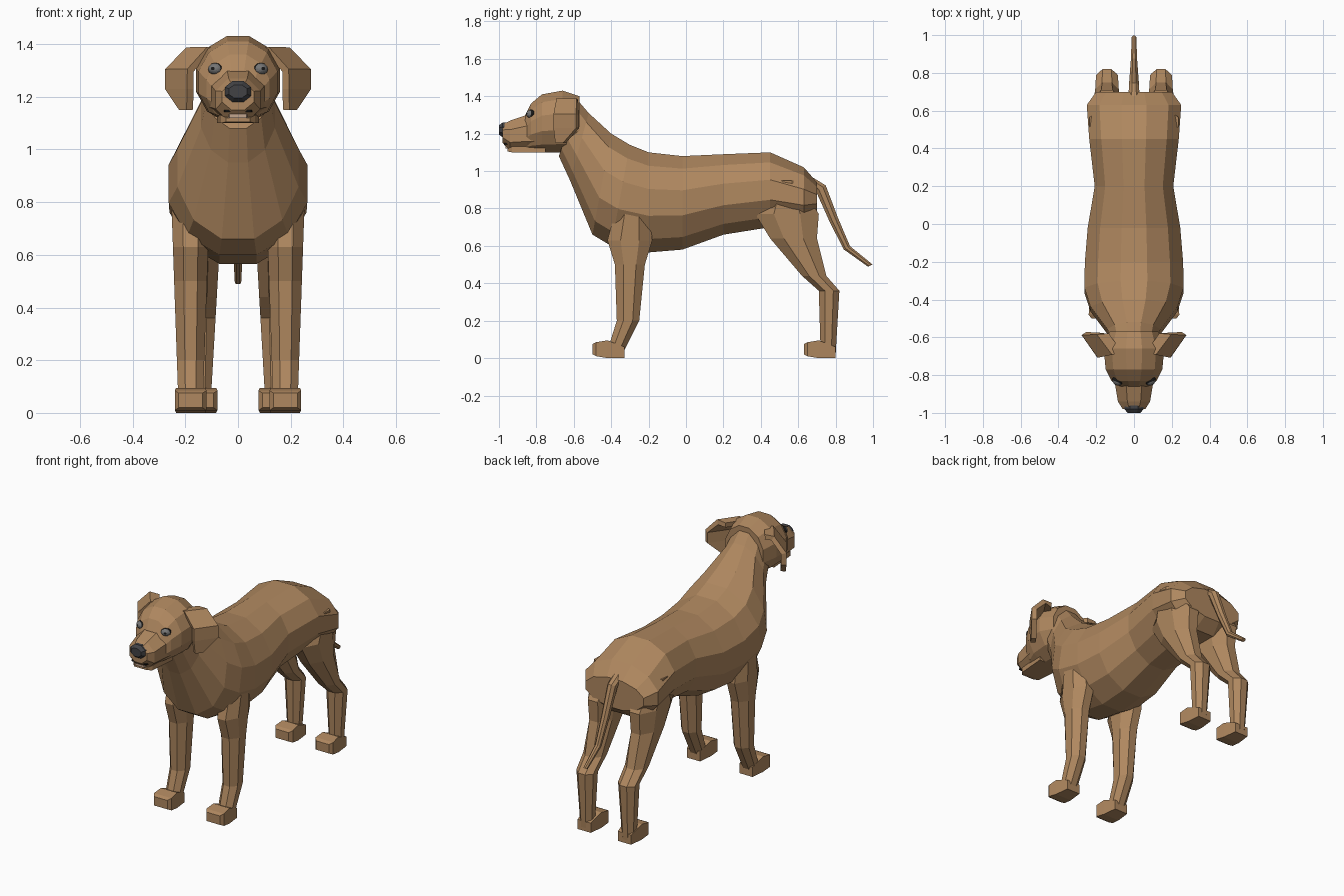
import bpy
import bmesh
from math import cos, sin, pi
from mathutils import Vector

default_cube = bpy.data.objects.get("Cube")
if default_cube:
    bpy.data.objects.remove(default_cube, do_unlink=True)


def material(name, red, green, blue):
    mat = bpy.data.materials.new(name)
    mat.use_nodes = True
    colour = (red, green, blue, 1)
    mat.diffuse_color = colour
    mat.node_tree.nodes["Principled BSDF"].inputs["Base Color"].default_value = colour
    return mat


FUR = material("tan fur", .43, .245, .115)
DARK = material("dark grey", .055, .055, .06)
BLACK = material("black", .01, .01, .01)
IRIS = material("grey iris", .18, .18, .18)
LIP = material("pale lip", .55, .38, .27)


def finish(name, bm, materials, mirrored=False):
    """Turn the bmesh into an object, mirrored left to right if wanted."""
    bmesh.ops.recalc_face_normals(bm, faces=bm.faces)
    mesh = bpy.data.meshes.new(name)
    bm.to_mesh(mesh)
    bm.free()
    for mat in materials:
        mesh.materials.append(mat)
    part = bpy.data.objects.new(name, mesh)
    bpy.context.collection.objects.link(part)
    if mirrored:
        part.modifiers.new("Mirror", "MIRROR").use_mirror_merge = False
    return part


def cross_section(sides):
    """Regular polygon as (share from first edge to second, share of half width)."""
    angles = [2 * pi * (i + .5) / sides for i in range(sides)]
    widest = max(sin(angle) for angle in angles)
    return [((1 - cos(angle) / cos(pi / sides)) / 2, sin(angle) / widest) for angle in angles]


def loft(name, rings, sides, mat=FUR, x=0):
    """Skin rings of (first edge, second edge, half width), edges being (y, z)."""
    bm = bmesh.new()
    loops = []
    for first, second, half in rings:
        first, second = Vector(first), Vector(second)
        loop = []
        for share, width in cross_section(sides):
            y, z = first.lerp(second, share)
            loop.append(bm.verts.new((x + width * half, y, z)))
        loops.append(loop)
    for near, far in zip(loops, loops[1:]):
        for i in range(sides):
            bm.faces.new((near[i - 1], near[i], far[i], far[i - 1]))
    bm.faces.new(loops[0])
    bm.faces.new(loops[-1])
    return finish(name, bm, (mat,), mirrored=x != 0)


def upright(stations, lean=0, lean_before=0):
    """Rings across the body from (y, top, bottom, half width)."""
    return [((y, top), (y - lean * (y < lean_before), bottom), half)
            for y, top, bottom, half in stations]


def level(stations, ankle, flare):
    """Rings across a leg from (front, back, height), widening upwards."""
    return [((front, z), (back, z), ankle + flare * z) for front, back, z in stations]


# Torso and neck, leaning forward from the shoulders on
torso = [(.7, .94, .76, .2), (.63, 1.02, .7, .25), (.45, 1.1, .7, .237),
         (.2, 1.09, .66, .208), (-.02, 1.08, .58, .245), (-.2, 1.1, .565, .26),
         (-.3, 1.14, .6, .263), (-.4, 1.2, .66, .23), (-.52, 1.31, .95, .14),
         (-.58, 1.38, 1.08, .12)]
loft("torso_and_neck", upright(torso, lean=.1, lean_before=-.25), sides=12)

# Head, muzzle and nose
head = [(-.57, 1.4, 1.1, .13), (-.66, 1.43, 1.1, .16), (-.77, 1.41, 1.1, .15),
        (-.83, 1.36, 1.1, .12), (-.86, 1.3, 1.1, .09)]
loft("head", upright(head), sides=12)
muzzle = [(-.75, 1.3, 1.1, .12), (-.85, 1.3, 1.1, .1), (-.94, 1.27, 1.105, .085),
          (-.98, 1.25, 1.15, .06)]
loft("muzzle", upright(muzzle), sides=8)
nose = [(-.94, 1.26, 1.18, .05), (-.98, 1.26, 1.18, .05), (-1, 1.245, 1.195, .035)]
loft("nose", upright(nose), sides=8, mat=DARK)

# Mouth: lower jaw, dark gap and pale lip under the muzzle
jaw = [(-.75, 1.14, 1.1, .08), (-.93, 1.13, 1.1, .065), (-.955, 1.12, 1.105, .045)]
loft("lower_jaw", upright(jaw), sides=4)
gap = [(-.93, 1.15, 1.143, .06), (-.973, 1.15, 1.143, .05)]
loft("mouth_gap", upright(gap), sides=4, mat=BLACK)
lip = [(-.93, 1.143, 1.12, .045), (-.966, 1.143, 1.12, .032)]
loft("lower_lip", upright(lip), sides=4, mat=LIP)

# Ears: a strip folded down from the skull, turned in at the front, then thickened
bm = bmesh.new()
rows = []
for x, z, front, back in ((.1, 1.37, -.68, -.58), (.155, 1.375, -.69, -.58),
                          (.23, 1.3, -.7, -.58), (.23, 1.23, -.7, -.58),
                          (.225, 1.15, -.69, -.65)):
    rows.append([bm.verts.new((x + .7 * (y + .63), y, z)) for y in (front, back)])
for upper, lower in zip(rows, rows[1:]):
    bm.faces.new((*upper, *reversed(lower)))
ears = finish("ears", bm, (FUR,), mirrored=True)
thickness = ears.modifiers.new("Thickness", "SOLIDIFY")
thickness.thickness = .03
thickness.offset = 0

# Eyes: rim, iris and pupil coloured by how far each face points outwards
bm = bmesh.new()
radius = .03
bmesh.ops.create_uvsphere(bm, u_segments=12, v_segments=12, radius=radius)
for face in bm.faces:
    height = face.calc_center_median().z / radius
    face.material_index = (height > .6) + (height > .93)
gaze = Vector((.4, -.9, .1)).to_track_quat("Z", "Y").to_matrix()
bmesh.ops.rotate(bm, verts=bm.verts, cent=(0, 0, 0), matrix=gaze)
bmesh.ops.scale(bm, verts=bm.verts, vec=(1, 1, .8))
bmesh.ops.translate(bm, verts=bm.verts, vec=(.084, -.825, 1.305))
finish("eyes", bm, (BLACK, IRIS, BLACK), mirrored=True)

# Legs
front_leg = [(-.35, -.21, .9), (-.42, -.18, .63), (-.38, -.22, .5),
             (-.37, -.25, .2), (-.42, -.33, .04)]
loft("front_legs", level(front_leg, ankle=.045, flare=.035), sides=8, x=.18)
hind_leg = [(.48, .6, .95), (.37, .71, .77), (.45, .7, .64), (.62, .75, .44),
            (.71, .82, .36), (.72, .8, .02)]
loft("hind_legs", level(hind_leg, ankle=.037, flare=.058), sides=8, x=.143)

# Paws, from heel to toe
for name, heel, x in (("front_paws", -.33, .18), ("hind_paws", .8, .138)):
    paw = [(heel, .06, 0, .045), (heel - .09, .095, 0, .055), (heel - .15, .085, .01, .06),
           (heel - .17, .075, .02, .045)]
    loft(name, upright(paw), sides=4, x=x)

# Tail, tapering along its drooping centre line
centre_line = [(.58, .99), (.72, .91), (.79, .74), (.86, .59), (.985, .495)]
rings = []
for i, point in enumerate(centre_line):
    half = .032 - .005 * i
    offset = Vector((1, .5)) * half
    rings.append((Vector(point) + offset, Vector(point) - offset, half))
loft("tail", rings, sides=8)
